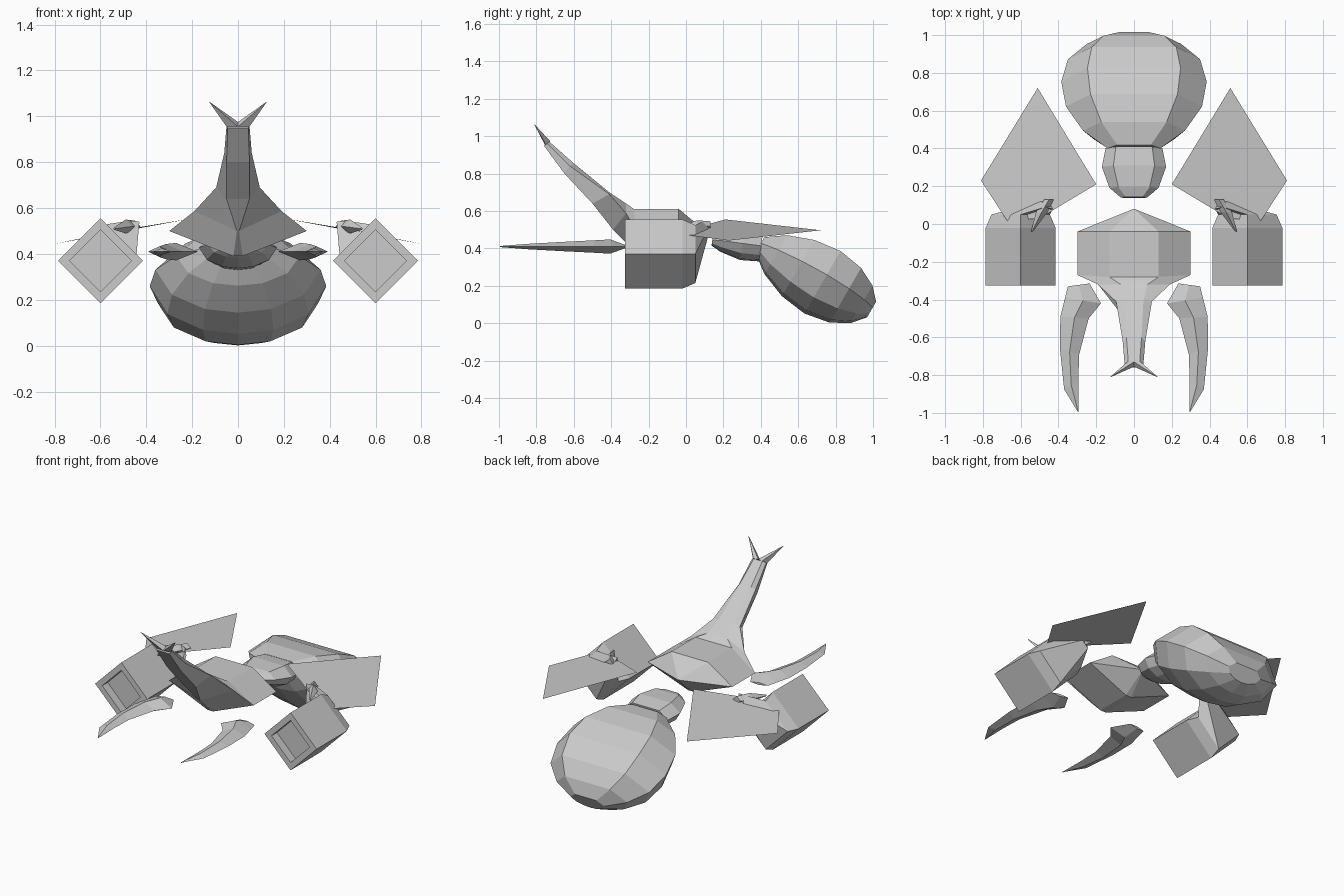
import bpy, bmesh
from math import cos, sin, radians


def make(name, build):
    me = bpy.data.meshes.new(name)
    bm = bmesh.new()
    build(bm)
    bmesh.ops.remove_doubles(bm, verts=bm.verts, dist=0.0005)
    bmesh.ops.recalc_face_normals(bm, faces=bm.faces)
    bm.to_mesh(me)
    bm.free()
    ob = bpy.data.objects.new(name, me)
    bpy.context.collection.objects.link(ob)
    return ob


def loft(name, rings, sx=1):
    """Skin a list of equal-length point rings and cap both ends."""
    def build(bm):
        vs = [[bm.verts.new((sx * x, y, z)) for x, y, z in r] for r in rings]
        n = len(rings[0])
        for a, b in zip(vs, vs[1:]):
            for i in range(n):
                j = (i + 1) % n
                bm.faces.new((a[i], a[j], b[j], b[i]))
        bm.faces.new(vs[0])
        bm.faces.new(vs[-1])
    return make(name, build)


# Flat-topped, keeled cross-section shared by abdomen and waist
SECTION = [(0.64, 0.93), (1, 0.2), (0.8, -0.5), (0.4, -0.9), (0, -1),
           (-0.4, -0.9), (-0.8, -0.5), (-1, 0.2), (-0.64, 0.93)]


def tilted_ring(cy, cz, t, w, h, deg):
    c, s = cos(radians(deg)), sin(radians(deg))
    return [(w * a, cy + t * c + h * b * s, cz - t * s + h * b * c)
            for a, b in SECTION]


# Abdomen, drooping towards the rear
loft("abdomen", [tilted_ring(0.69, 0.25, t, w, h, 30) for t, w, h in [
    (-0.34, 0.14, 0.05), (-0.24, 0.27, 0.125), (-0.10, 0.36, 0.18),
    (0.05, 0.385, 0.2), (0.19, 0.35, 0.175), (0.29, 0.25, 0.12),
    (0.35, 0.12, 0.05)]])

# Waist between thorax and abdomen
loft("waist", [tilted_ring(y, z, 0, w, h, 8) for y, z, w, h in [
    (0.14, 0.44, 0.07, 0.025), (0.19, 0.432, 0.13, 0.05),
    (0.30, 0.412, 0.17, 0.075), (0.40, 0.40, 0.15, 0.07)]])


# Thorax sweeping forward and up into the horn
def body_ring(mid, top, bot):
    (mw, my, mz), (tw, ty, tz), (bw, by, bz) = mid, top, bot
    return [(mw, my, mz), (tw, ty, tz), (-tw, ty, tz),
            (-mw, my, mz), (-bw, by, bz), (bw, by, bz)]


loft("thorax_and_horn", [body_ring(*r) for r in [
    ((0.002, 0.08, 0.51), (0.001, 0.08, 0.512), (0.001, 0.08, 0.508)),
    ((0.30, -0.04, 0.50), (0.13, -0.04, 0.612), (0.02, -0.05, 0.39)),
    ((0.30, -0.27, 0.50), (0.13, -0.28, 0.612), (0.02, -0.28, 0.39)),
    ((0.19, -0.32, 0.587), (0.07, -0.32, 0.64), (0.005, -0.39, 0.50)),
    ((0.095, -0.41, 0.69), (0.05, -0.41, 0.70), (0.05, -0.50, 0.64)),
    ((0.06, -0.62, 0.84), (0.04, -0.60, 0.855), (0.05, -0.65, 0.80)),
    ((0.05, -0.74, 0.96), (0.03, -0.73, 0.97), (0.045, -0.76, 0.95))]])


def diamond(cx, cz, r, y):
    return [(cx, y, cz + r), (cx + r, y, cz), (cx, y, cz - r), (cx - r, y, cz)]


def blade_ring(xo, yo, xi, yi, h):
    mx, my = (xo + xi) / 2, (yo + yi) / 2
    return [(xo, yo, 0.41), (mx, my, 0.41 + h), (xi, yi, 0.41),
            (mx, my, 0.41 - h)]


def wing(bm, sx):
    pts = [(0.20, 0.21, 0.555), (0.51, 0.72, 0.497), (0.81, 0.23, 0.442),
           (0.67, 0.015, 0.47), (0.50, 0.03, 0.505)]
    bm.faces.new([bm.verts.new((sx * x, y, z)) for x, y, z in pts])


for side, sx in (("right", 1), ("left", -1)):
    # Fork at the horn tip
    loft("horn_prong_" + side, [
        [(0, -0.755, 0.955), (0.05, -0.75, 0.955), (0.03, -0.725, 0.972),
         (0, -0.73, 0.975)],
        [(0.122, -0.81, 1.06), (0.124, -0.81, 1.06), (0.124, -0.808, 1.062),
         (0.122, -0.808, 1.062)]], sx)
    # Curved jaw
    loft("jaw_" + side, [blade_ring(*r) for r in [
        (0.35, -0.33, 0.235, -0.315, 0.008),
        (0.365, -0.39, 0.175, -0.42, 0.038),
        (0.39, -0.49, 0.24, -0.50, 0.033),
        (0.392, -0.66, 0.29, -0.69, 0.024),
        (0.37, -0.875, 0.295, -0.83, 0.014),
        (0.297, -0.995, 0.293, -0.995, 0.003)]], sx)
    # Diamond pod with recessed front and tapering rear
    loft("pod_" + side, [
        diamond(0.6, 0.37, 0.135, -0.27), diamond(0.6, 0.37, 0.135, -0.325),
        diamond(0.6, 0.37, 0.185, -0.325), diamond(0.6, 0.37, 0.185, -0.02),
        diamond(0.6, 0.37, 0.155, 0.05),
        [(0.47, 0.09, 0.545), (0.49, 0.12, 0.51), (0.45, 0.12, 0.47),
         (0.43, 0.08, 0.54)]], sx)
    # Small hooked hinge
    loft("wing_hinge_" + side, [diamond(x, z, r, y) for x, z, r, y in [
        (0.45, 0.52, 0.025, 0.13), (0.49, 0.52, 0.03, 0.06),
        (0.54, 0.51, 0.005, -0.04)]], sx)
    # Thin flat wing
    make("wing_" + side, lambda bm, s=sx: wing(bm, s))
